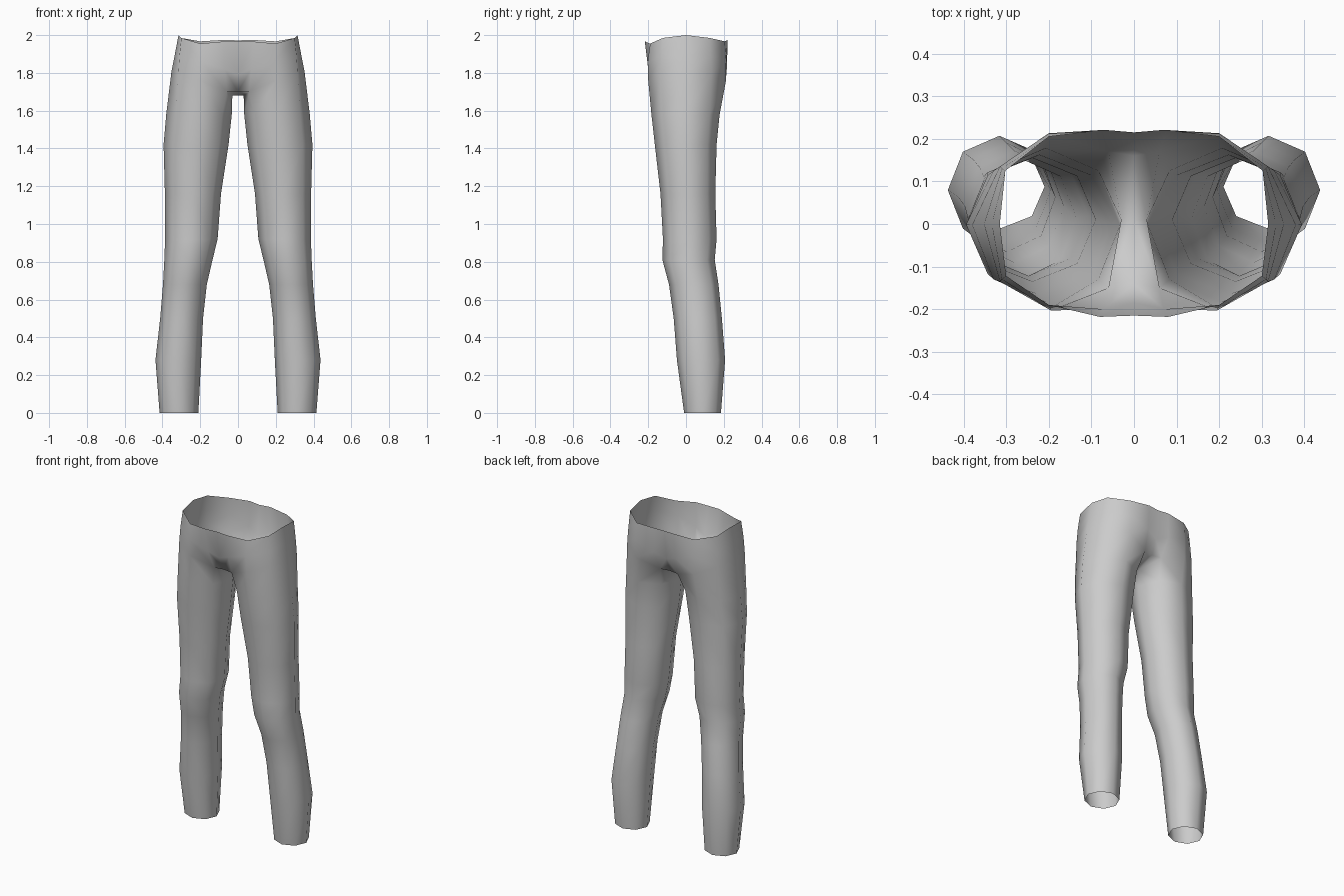
import bpy, bmesh
from math import sin, cos, radians

if "Cube" in bpy.data.objects:
    bpy.data.objects.remove(bpy.data.objects["Cube"])

# Leg rings: z, inner x, outer x, front y, back y
LEG = [
    (0.00, 0.21, 0.415, -0.01, 0.185),
    (0.28, 0.195, 0.437, -0.048, 0.207),
    (0.50, 0.185, 0.412, -0.065, 0.19),
    (0.68, 0.165, 0.397, -0.09, 0.172),
    (0.81, 0.135, 0.39, -0.125, 0.152),
    (0.92, 0.108, 0.386, -0.122, 0.162),
    (1.16, 0.09, 0.387, -0.135, 0.155),
    (1.42, 0.05, 0.394, -0.165, 0.162),
    (1.58, 0.033, 0.38, -0.183, 0.178),
]
# Top of the leg, front inner round the outside to back inner, then inner
GROIN = [(.06, -.15, 1.70), (.20, -.20, 1.76), (.315, -.135, 1.80), (.352, .0, 1.81),
         (.315, .135, 1.80), (.20, .21, 1.75), (.06, .17, 1.70), (.03, .01, 1.68)]
# Half rings of hip and waist, front centre round to back centre
HIP = [(0, -.185, 1.79), (.07, -.20, 1.82), (.195, -.203, 1.86), (.31, -.13, 1.89), (.334, 0, 1.90),
       (.31, .13, 1.89), (.20, .213, 1.86), (.075, .216, 1.82), (0, .195, 1.79)]
WAIST = [(0, -.215, 1.968), (.08, -.218, 1.966), (.20, -.19, 1.955), (.30, -.122, 1.985), (.315, 0, 2.0),
         (.302, .125, 1.985), (.20, .205, 1.967), (.07, .221, 1.975), (0, .215, 1.972)]

bm = bmesh.new()


def add(points):
    return [bm.verts.new(p) for p in points]


def bridge(a, b, closed):
    n = len(a)
    for i in range(n if closed else n - 1):
        j = (i + 1) % n
        bm.faces.new((a[i], a[j], b[j], b[i]))


def octagon(z, x0, x1, y0, y1):
    angles = [radians(-135 + 45 * k) for k in range(8)]
    return [((x0 + x1) / 2 + (x1 - x0) / 2 * cos(a),
             (y0 + y1) / 2 + (y1 - y0) / 2 * sin(a), z) for a in angles]


# Leg tube
rings = [add(octagon(*r)) for r in LEG] + [add(GROIN)]
for lower, upper in zip(rings, rings[1:]):
    bridge(lower, upper, True)

# Hip and waist shell
groin, hip, waist = rings[-1], add(HIP), add(WAIST)
front, mid, back = add([(0, -.14, 1.70), (0, .01, 1.68), (0, .16, 1.70)])
bridge([front] + groin[:7] + [back], hip, False)
bridge(hip, waist, False)

# Crotch strip
bm.faces.new((groin[0], front, mid, groin[7]))
bm.faces.new((groin[7], mid, back, groin[6]))

bmesh.ops.recalc_face_normals(bm, faces=bm.faces)
# Outer hip panel must face outward
bm.faces.ensure_lookup_table()
outer = max(bm.faces, key=lambda f: f.calc_center_median().x)
if outer.normal.x < 0:
    bmesh.ops.reverse_faces(bm, faces=bm.faces)
for f in bm.faces:
    f.smooth = True

mesh = bpy.data.meshes.new("trousers")
bm.to_mesh(mesh)
bm.free()
trousers = bpy.data.objects.new("trousers", mesh)
bpy.context.collection.objects.link(trousers)

# Other half
mirror = trousers.modifiers.new("mirror", 'MIRROR')
mirror.use_axis[0] = True
mirror.use_clip = True
mirror.merge_threshold = 0.001
